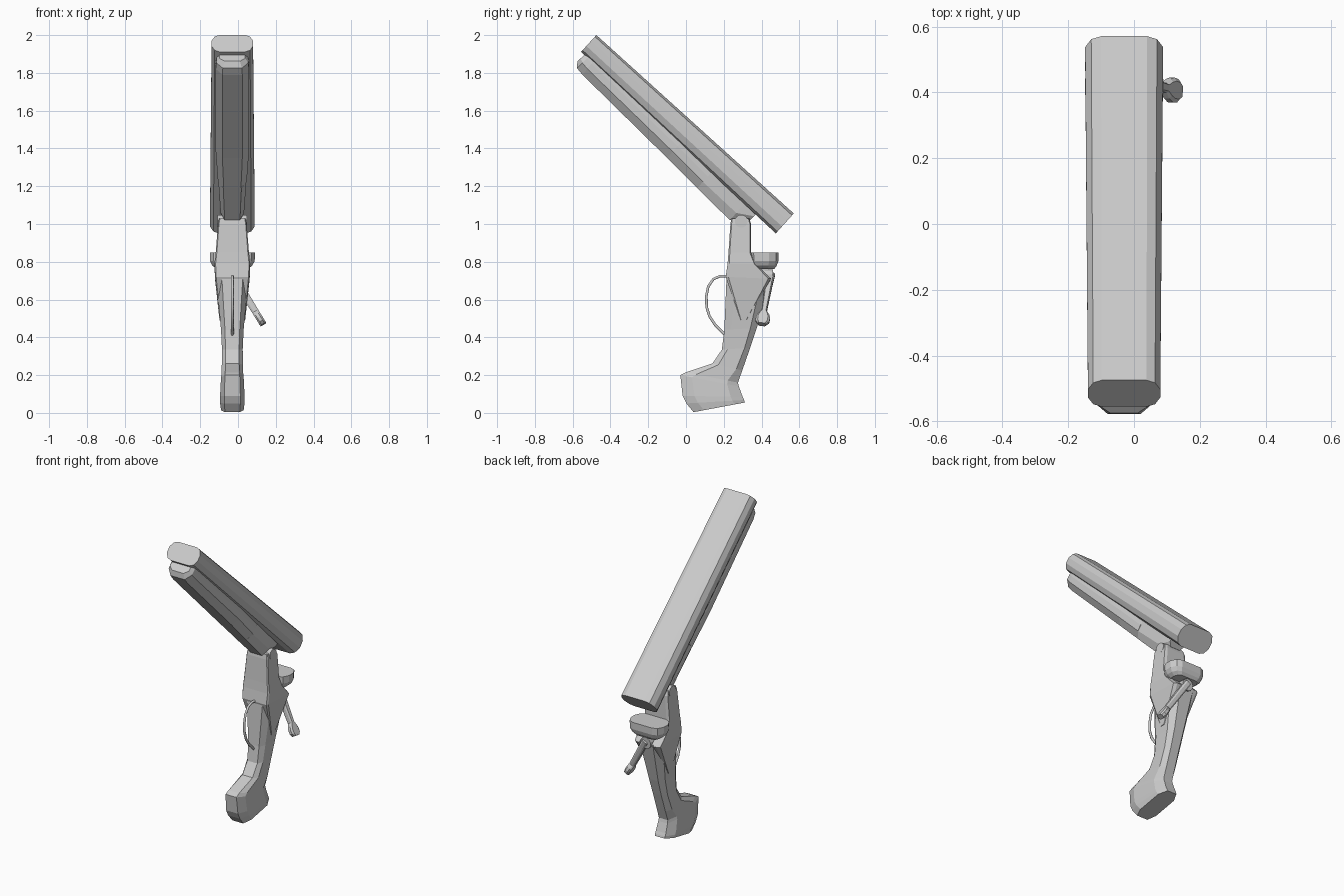
import bpy, bmesh, math
from mathutils import Vector

CX = -0.03  # the gun's own mid-plane


def skin(name, rings):
    """Closed solid through a list of equal-sized point rings."""
    bm = bmesh.new()
    vs = [[bm.verts.new(p) for p in r] for r in rings]
    n = len(vs[0])
    for a, b in zip(vs, vs[1:]):
        for i in range(n):
            j = (i + 1) % n
            bm.faces.new((a[i], a[j], b[j], b[i]))
    bm.faces.new(vs[0])
    bm.faces.new(vs[-1])
    bmesh.ops.recalc_face_normals(bm, faces=bm.faces)
    me = bpy.data.meshes.new(name)
    bm.to_mesh(me)
    bm.free()
    ob = bpy.data.objects.new(name, me)
    bpy.context.collection.objects.link(ob)
    return ob


def loft(name, sections, chamfer, k_front, k_back):
    """Eight-sided sections given as front (y, z), back (y, z), half width."""
    rings = []
    for fy, fz, by, bz, hw in sections:
        half = [(0, k_front), (chamfer, 1), (1 - chamfer, 1), (1, k_back)]
        prof = half + [(t, -k) for t, k in reversed(half)]
        rings.append([(CX + k * hw, fy + (by - fy) * t, fz + (bz - fz) * t)
                      for t, k in prof])
    return skin(name, rings)


def pill(center, side, up, hw, hh, flat, steps=5):
    """Flat-topped rounded section with half width hw and half height hh."""
    pts = []
    for s in (1, -1):
        for i in range(steps + 1):
            a = math.pi / 2 - math.pi * i / steps
            x = s * (flat + (hw - flat) * math.cos(a))
            pts.append(center + side * x + up * (s * hh * math.sin(a)))
    return pts


def rod(name, a, b, r, sides=12):
    a, b = Vector(a), Vector(b)
    d = (b - a).normalized()
    u = d.orthogonal().normalized()
    v = d.cross(u)
    ring = [u * (r * math.cos(2 * math.pi * i / sides)) +
            v * (r * math.sin(2 * math.pi * i / sides)) for i in range(sides)]
    return skin(name, [[a + p for p in ring], [b + p for p in ring]])


X, Y = Vector((1, 0, 0)), Vector((0, 1, 0))
up = Vector((0, 0.671, 0.742))

# Twin barrel block, slightly tapered to the muzzle
skin("barrels", [
    pill(Vector((CX, -0.515, 1.956)), X, up, 0.112, 0.060, 0.068),
    pill(Vector((CX, 0.523, 1.003)), X, up, 0.121, 0.071, 0.070)])

# Fore-end under the barrels
loft("fore_end", [
    (-0.575, 1.862, -0.525, 1.905, 0.068),
    (-0.577, 1.825, -0.495, 1.905, 0.084),
    (-0.548, 1.790, -0.475, 1.880, 0.088),
    (-0.100, 1.350, -0.015, 1.445, 0.088),
    (0.060, 1.190, 0.145, 1.285, 0.076)], 0.35, 0.6, 0.9)
loft("fore_end_iron", [
    (0.060, 1.190, 0.145, 1.285, 0.074),
    (0.232, 1.020, 0.330, 1.130, 0.062),
    (0.340, 1.020, 0.400, 1.080, 0.055)], 0.35, 0.65, 1.0)

# Receiver with side points running into the grip
loft("receiver", [
    (0.240, 1.030, 0.335, 1.030, 0.070),
    (0.235, 1.000, 0.345, 1.000, 0.076),
    (0.225, 0.850, 0.345, 0.850, 0.088),
    (0.220, 0.790, 0.370, 0.790, 0.095),
    (0.210, 0.720, 0.450, 0.710, 0.092),
    (0.290, 0.490, 0.320, 0.490, 0.068)], 0.06, 0.93, 0.8)

# Hinge pin through the receiver ears
rod("hinge_pin", (CX - 0.078, 0.292, 1.015), (CX + 0.078, 0.292, 1.015), 0.035)

# Standing breech
skin("breech_plate", [
    pill(Vector((CX, 0.4175, z)), X, Y, hw, hy, fl) for z, hw, hy, fl in
    [(0.85, 0.122, 0.073, 0.070), (0.805, 0.121, 0.072, 0.070),
     (0.780, 0.108, 0.063, 0.065), (0.762, 0.085, 0.050, 0.055)]])

# Pistol grip
loft("grip", [
    (0.215, 0.725, 0.450, 0.715, 0.086),
    (0.203, 0.440, 0.375, 0.450, 0.060),
    (0.190, 0.335, 0.340, 0.345, 0.055),
    (0.140, 0.262, 0.298, 0.225, 0.056),
    (0.000, 0.215, 0.275, 0.160, 0.058),
    (-0.030, 0.200, 0.280, 0.140, 0.060),
    (-0.018, 0.090, 0.300, 0.085, 0.065),
    (0.002, 0.050, 0.308, 0.068, 0.065),
    (0.040, 0.004, 0.312, 0.055, 0.060)], 0.2, 0.65, 0.55)

# Trigger guard strip
cu = bpy.data.curves.new("trigger_guard", 'CURVE')
cu.dimensions = '3D'
cu.bevel_depth = 0.008
cu.bevel_resolution = 1
path = [(0.225, 0.722), (0.18, 0.724), (0.145, 0.708), (0.118, 0.67),
        (0.108, 0.62), (0.109, 0.56), (0.125, 0.51), (0.155, 0.465),
        (0.19, 0.43), (0.205, 0.415)]
sp = cu.splines.new('POLY')
sp.points.add(len(path) - 1)
for p, (y, z) in zip(sp.points, path):
    p.co = (CX, y, z, 1)
bpy.context.collection.objects.link(bpy.data.objects.new("trigger_guard", cu))

# Opening lever: pivot boss, flat arm and thumb pad
rod("lever_boss", (CX, 0.39, 0.728), (CX, 0.458, 0.722), 0.038)
p0, p1 = Vector((CX, 0.448, 0.735)), Vector((0.133, 0.402, 0.470))
d = (p1 - p0).normalized()
w = (Y - d * Y.dot(d)).normalized()
n = d.cross(w)
rings = []
for s, wide, thick in [(0, 0.024, 0.020), (0.06, 0.020, 0.020),
                       (0.235, 0.014, 0.018), (0.255, 0.030, 0.018),
                       (0.275, 0.038, 0.018), (0.300, 0.036, 0.018),
                       (0.316, 0.022, 0.017)]:
    c = p0 + d * s
    rings.append([c + w * (wide * a) + n * (thick * b) for a, b in
                  [(1, .5), (.7, 1), (-.7, 1), (-1, .5),
                   (-1, -.5), (-.7, -1), (.7, -1), (1, -.5)]])
skin("opening_lever", rings)
